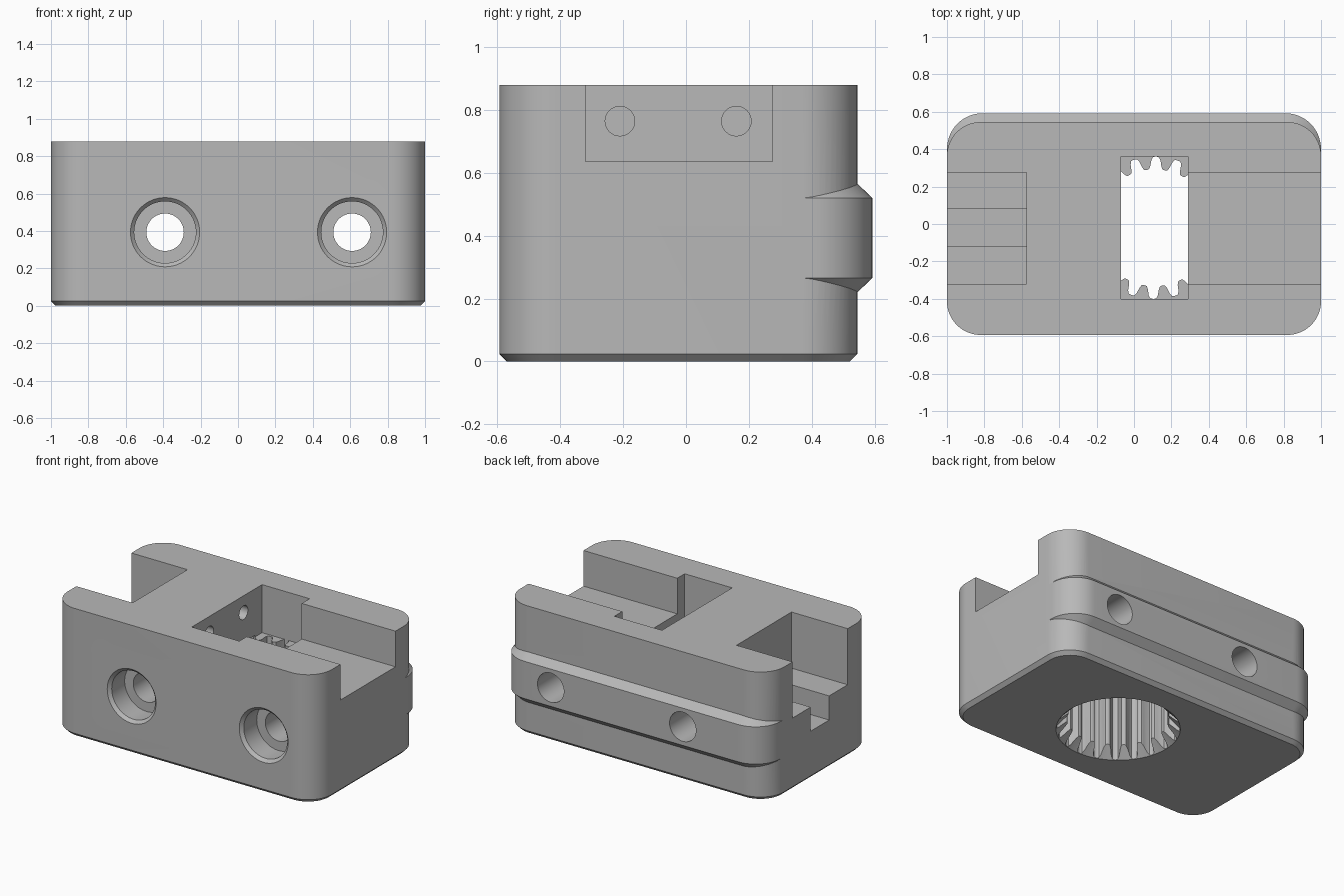
import bpy, bmesh
from math import pi, sin, cos, tanh, radians
from mathutils import Matrix, Vector

if "Cube" in bpy.data.objects:
    bpy.data.objects.remove(bpy.data.objects["Cube"], do_unlink=True)

grey = bpy.data.materials.new("plain_grey")
grey.use_nodes = True
grey.diffuse_color = (0.48, 0.48, 0.48, 1)
grey.node_tree.nodes["Principled BSDF"].inputs["Base Color"].default_value = (0.48, 0.48, 0.48, 1)


def loft(name, layers, matrix=Matrix()):
    """Closed solid through equal-length outlines: [(z, [(x, y), ...]), ...]"""
    bm = bmesh.new()
    rings = [[bm.verts.new((x, y, z)) for x, y in pts] for z, pts in layers]
    n = len(rings[0])
    for a, b in zip(rings, rings[1:]):
        for i in range(n):
            j = (i + 1) % n
            bm.faces.new((a[i], a[j], b[j], b[i]))
    bm.faces.new(rings[0][::-1])
    bm.faces.new(rings[-1])
    bm.transform(matrix)
    bmesh.ops.recalc_face_normals(bm, faces=bm.faces)
    mesh = bpy.data.meshes.new(name)
    bm.to_mesh(mesh)
    bm.free()
    mesh.materials.append(grey)
    obj = bpy.data.objects.new(name, mesh)
    bpy.context.collection.objects.link(obj)
    return obj


def rounded(hx, y0, y1, r, inset=0.0, steps=14):
    """Rounded rectangle outline, counter-clockwise."""
    pts = []
    corners = [(hx - r, y1 - r), (r - hx, y1 - r), (r - hx, y0 + r), (hx - r, y0 + r)]
    for k, (cx, cy) in enumerate(corners):
        for s in range(steps + 1):
            a = (k + s / steps) * pi / 2
            pts.append((cx + (r - inset) * cos(a), cy + (r - inset) * sin(a)))
    return pts


def circle(r, n=64):
    return [(r * cos(2 * pi * i / n), r * sin(2 * pi * i / n)) for i in range(n)]


def box(name, x0, x1, y0, y1, z0, z1):
    pts = [(x0, y0), (x1, y0), (x1, y1), (x0, y1)]
    return loft(name, [(z0, pts), (z1, pts)])


def combine(target, other, operation):
    mod = target.modifiers.new(other.name, "BOOLEAN")
    mod.object, mod.operation, mod.solver = other, operation, "EXACT"
    bpy.context.view_layer.objects.active = target
    bpy.ops.object.modifier_apply(modifier=mod.name)
    bpy.data.objects.remove(other, do_unlink=True)


# Main block with a chamfered bottom edge
BACK, FRONT, TOP = 0.545, -0.593, 0.879
full = rounded(1, FRONT, BACK, 0.18)
body = loft("clamp_block", [(0, rounded(1, FRONT, BACK, 0.18, 0.024)), (0.024, full), (TOP, full)])

# Raised band around the back
wide = rounded(0.9996, -0.2, 0.592, 0.19)
thin = rounded(0.9996, -0.2, 0.592, 0.19, 0.047)
combine(body, loft("back_band", [(0.22, thin), (0.265, wide), (0.52, wide), (0.565, thin)]), "UNION")

# Toothed bore, entered from below
CX, CY, TEETH = 0.11, -0.02, 20
profile = []
for i in range(TEETH * 14):
    a = 2 * pi * i / (TEETH * 14)
    r = 0.346 + 0.034 * tanh(2.2 * cos(TEETH * a)) / tanh(2.2)
    profile.append((r * cos(a - 0.02), r * sin(a - 0.02)))
place = Matrix.Translation((CX, CY, 0))
cutters = [
    loft("toothed_bore", [(-0.05, profile), (0.56, profile)], place),
    loft("bore_entry", [(-0.02, circle(0.402)), (0.075, circle(0.307))], place),
    # Pocket and the end slots
    box("pocket", -0.07, 0.29, -0.4, 0.36, 0.55, 1),
    box("left_slot", 0.2, 1.2, -0.32, 0.275, 0.635, 1.01),
    box("right_slot", -1.2, -0.575, -0.32, 0.275, 0.495, 1.02),
    box("right_channel", -1.21, -0.5751, -0.12, 0.08, 0.33, 0.6),
]

# Counterbored bolt holes, running front to back
for x in (-0.39, 0.61):
    turn = Matrix.Translation((x, FRONT, 0.393)) @ Matrix.Rotation(-pi / 2, 4, "X")
    steps = [(-0.02, 0.205), (0.02, 0.165), (0.16, 0.165), (0.16, 0.1), (1.4, 0.1)]
    cutters.append(loft("bolt_hole", [(d, circle(r)) for d, r in steps], turn))

# Blind pin holes in the pocket wall
for y in (-0.21, 0.16):
    turn = Matrix.Translation((0, y, 0.764)) @ Matrix.Rotation(-pi / 2, 4, "Y")
    cutters.append(loft("pin_hole", [(0, circle(0.047, 32)), (0.32, circle(0.047, 32))], turn))

for cutter in cutters:
    combine(body, cutter, "DIFFERENCE")

bpy.ops.object.select_all(action="DESELECT")
body.select_set(True)
bpy.context.view_layer.objects.active = body
bpy.ops.object.shade_smooth_by_angle(angle=radians(28))
